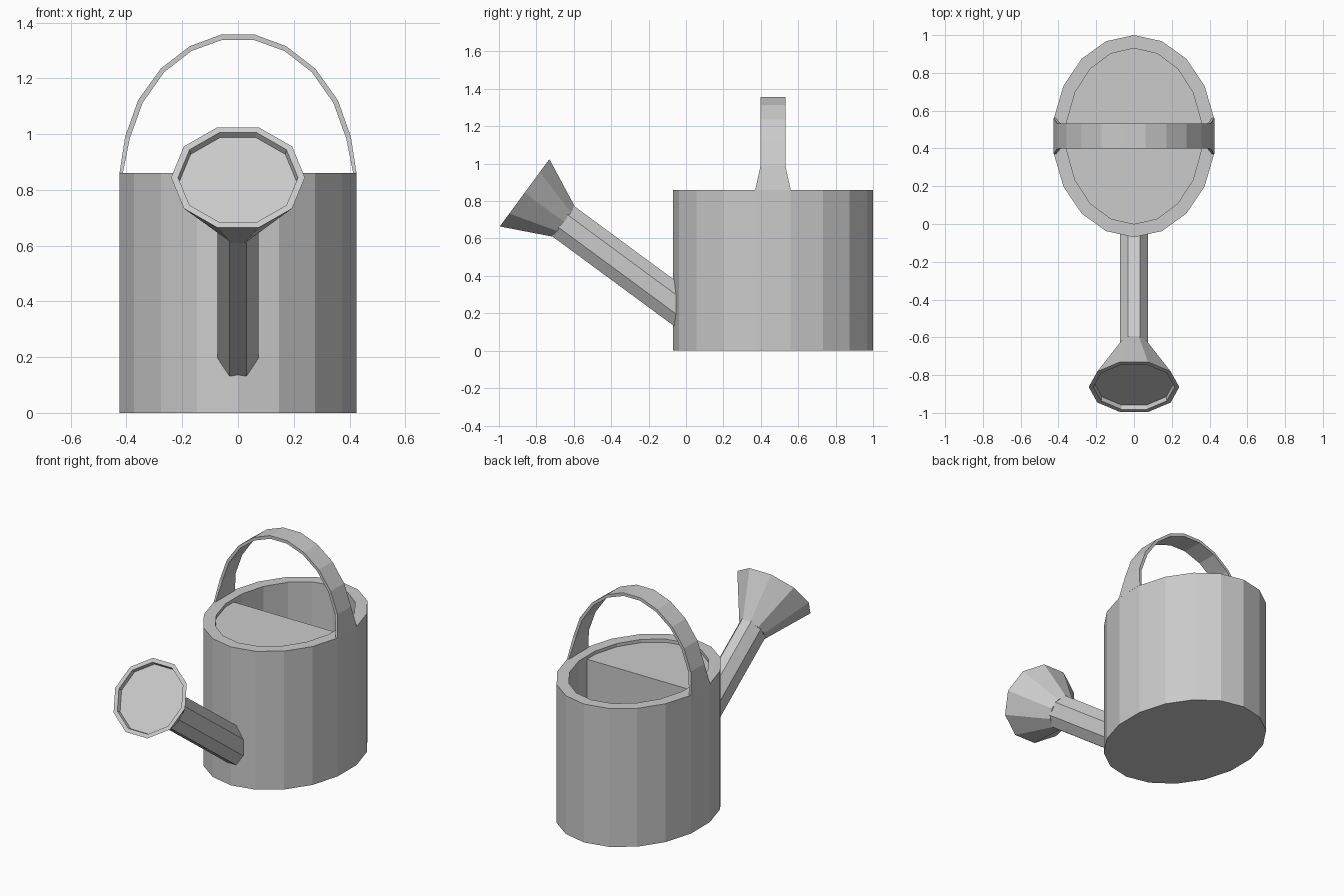
import bpy
from math import sin, cos, pi, radians
from mathutils import Vector

if "Cube" in bpy.data.objects:
    bpy.data.objects.remove(bpy.data.objects["Cube"])


def make(name, verts, faces):
    me = bpy.data.meshes.new(name)
    me.from_pydata([tuple(v) for v in verts], [], faces)
    me.update()
    ob = bpy.data.objects.new(name, me)
    bpy.context.collection.objects.link(ob)
    return ob


def loft(name, rings, cap_start=True, cap_end=True):
    """Skin a list of equal-sized counter-clockwise rings."""
    n = len(rings[0])
    verts = [v for r in rings for v in r]
    faces = []
    for k in range(len(rings) - 1):
        for i in range(n):
            j = (i + 1) % n
            faces.append((k * n + i, k * n + j, (k + 1) * n + j, (k + 1) * n + i))
    if cap_start:
        faces.append(tuple(reversed(range(n))))
    if cap_end:
        faces.append(tuple(range(len(verts) - n, len(verts))))
    return make(name, verts, faces)


# Oval 18-sided body with a thick rim and a hollow inside
CY, TOP = 0.465, 0.86


def oval(rx, ry, z):
    return [Vector((rx * cos(a), CY + ry * sin(a), z))
            for a in (radians(10 + 20 * i) for i in range(18))]


loft("can_body", [oval(0.431, 0.535, 0), oval(0.431, 0.535, TOP),
                  oval(0.36, 0.465, TOP), oval(0.36, 0.465, 0.03)])

# Half lid over the front of the opening, with a divider wall below its edge
half_x, lid_z = 0.354, 0.84
arc = [v for v in oval(0.36, 0.465, lid_z) if v.y < CY]
lid = [Vector((-half_x, CY, lid_z))] + arc + [Vector((half_x, CY, lid_z))]
n = len(lid)
lid += [Vector((half_x, CY, 0.03)), Vector((-half_x, CY, 0.03))]
make("half_lid", lid, [tuple(range(n)), (0, n - 1, n, n + 1)])

# Arched strap handle: outer x, outer z, inner x, inner z, half width
side = [(0.425, 0.86, 0.413, 0.86, 0.095), (0.405, 0.99, 0.388, 0.985, 0.066),
        (0.358, 1.122, 0.342, 1.112, 0.066), (0.277, 1.235, 0.265, 1.222, 0.066),
        (0.173, 1.315, 0.167, 1.298, 0.066), (0.06, 1.357, 0.056, 1.338, 0.066)]
path = [(1, p) for p in side] + [(-1, p) for p in reversed(side)]
rings = [[Vector((s * ox, CY - w, oz)), Vector((s * ox, CY + w, oz)),
          Vector((s * ix, CY + w, iz)), Vector((s * ix, CY - w, iz))]
         for s, (ox, oz, ix, iz, w) in path]
loft("handle", rings)

# Spout and rose share one slanted axis
axis = Vector((0, -0.805, 0.593)).normalized()
right = Vector((1, 0, 0))
up = axis.cross(right)
neck = Vector((0, -0.66, 0.695))


def ring(t, rx, ru, sides, turn=0.5):
    c = neck + axis * t
    return [c + right * rx * cos(a) + up * ru * sin(a)
            for a in (2 * pi * (i + turn) / sides for i in range(sides))]


# Eight-sided oval spout running into the body
loft("spout", [ring(-0.86, 0.08, 0.108, 8), ring(0.01, 0.08, 0.108, 8)])

# Ten-sided flared rose with a slightly recessed face
loft("rose", [ring(-0.01, 0.08, 0.104, 10, 0), ring(0.252, 0.24, 0.235, 10, 0),
              ring(0.252, 0.215, 0.21, 10, 0), ring(0.228, 0.21, 0.205, 10, 0)])
